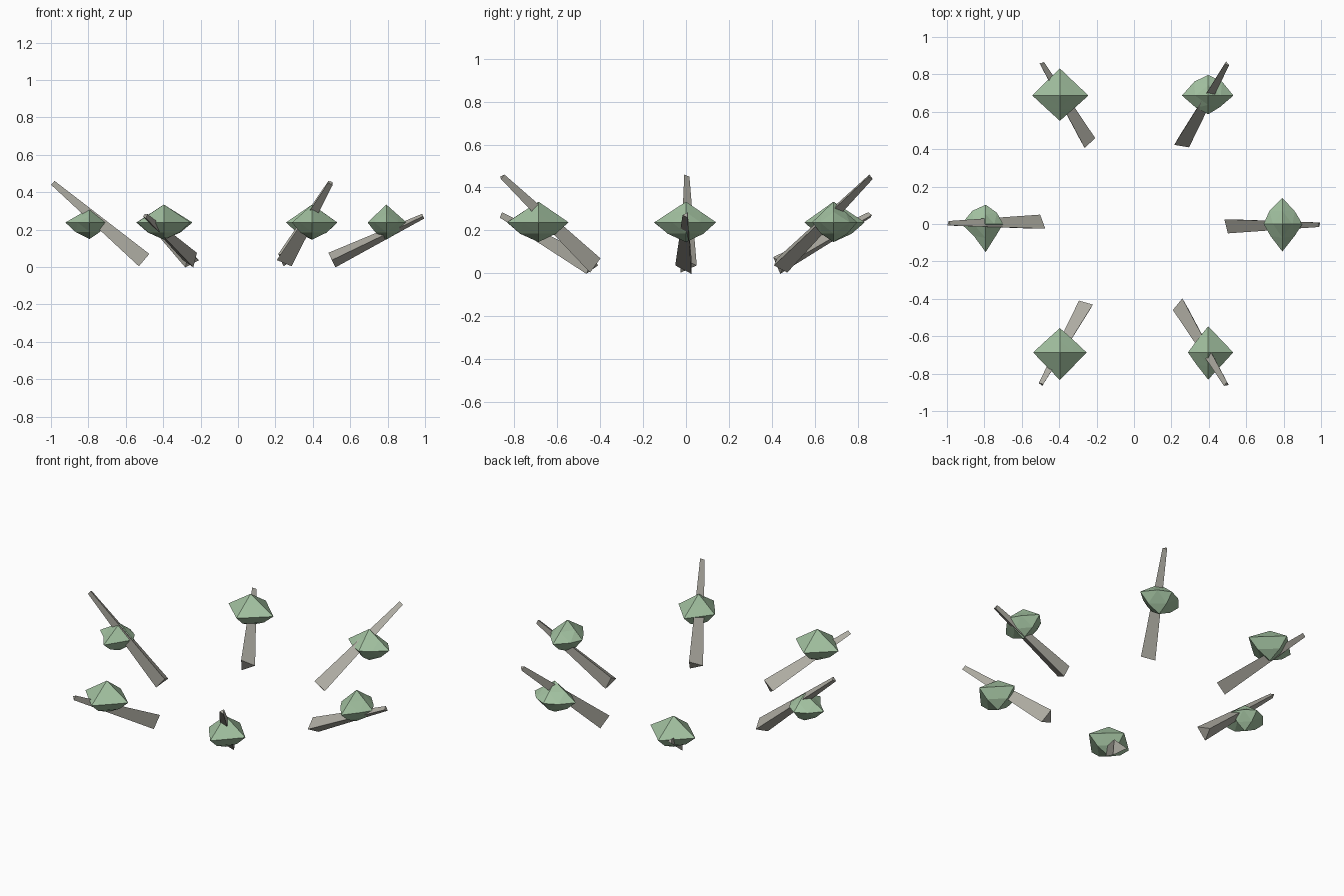
import bpy, bmesh
from math import radians, cos, sin, pi
from mathutils import Vector
from itertools import product

if "Cube" in bpy.data.objects:
    bpy.data.objects.remove(bpy.data.objects["Cube"])


def material(name, rgb):
    m = bpy.data.materials.new(name)
    m.diffuse_color = (*rgb, 1)
    m.use_nodes = True
    m.node_tree.nodes["Principled BSDF"].inputs["Base Color"].default_value = m.diffuse_color
    return m


BARK = material("bark", (0.42, 0.41, 0.36))
LEAF = material("leaf", (0.36, 0.53, 0.35))


def finish(bm, name, mat):
    bmesh.ops.recalc_face_normals(bm, faces=bm.faces)
    me = bpy.data.meshes.new(name)
    bm.to_mesh(me)
    bm.free()
    me.materials.append(mat)
    bpy.context.collection.objects.link(bpy.data.objects.new(name, me))


# Three-sided tapered stem leaning outward
def stem(name, angle, tip_z):
    out = Vector((cos(angle), sin(angle), 0))
    tan = Vector((-sin(angle), cos(angle), 0))
    up = Vector((0, 0, 1))
    base = out * 0.502 + up * 0.037
    tip = out * 0.99 + up * tip_z
    perp = (tip - base).normalized().cross(tan)
    bm = bmesh.new()
    rings = []
    for c, r in ((base, 0.05), (tip, 0.016)):
        rings.append([bm.verts.new(c + r * (cos(k * 2 * pi / 3) * -tan + sin(k * 2 * pi / 3) * perp))
                      for k in range(3)])
    for k in range(3):
        n = (k + 1) % 3
        bm.faces.new((rings[0][k], rings[0][n], rings[1][n], rings[1][k]))
    bm.faces.new(rings[0])
    bm.faces.new(rings[1])
    finish(bm, name, BARK)


# Spiky leaf clump: once-subdivided octahedron with uneven radii.
# radii run E, NE, N, NW, W, SW, S, SE; then top and bottom heights
def clump(name, angle, radii, top, bottom):
    centre = Vector((0.793 * cos(angle), 0.793 * sin(angle), 0.238))
    ring = [(1, 0), (1, 1), (0, 1), (-1, 1), (-1, 0), (-1, -1), (0, -1), (1, -1)]
    bm = bmesh.new()
    target = {}
    for d in product((-1, 0, 1), repeat=3):
        if sum(map(abs, d)) not in (1, 2):
            continue
        v = bm.verts.new(Vector(d).normalized())
        h = top if d[2] > 0 else bottom
        if d[:2] == (0, 0):
            target[v] = Vector((0, 0, d[2] * h))
        else:
            i = ring.index(d[:2])
            flat = Vector((*d[:2], 0)).normalized() * radii[i]
            k = 0.5 if d[2] > 0 else 0.58
            target[v] = flat * (k if d[2] else 1) + Vector((0, 0, d[2] * h * k))
    bmesh.ops.convex_hull(bm, input=bm.verts[:])
    for v, p in target.items():
        v.co = centre + p
    finish(bm, name, LEAF)


# Six stems in a ring, alternating low and high tips
CLUMPS = [
    (0.108, 0.095, 0.14, 0.098, 0.10, 0.090, 0.147, 0.092),
    (0.135, 0.105, 0.11, 0.105, 0.14, 0.092, 0.10, 0.088),
    (0.153, 0.105, 0.145, 0.104, 0.147, 0.100, 0.135, 0.102),
    (0.093, 0.085, 0.103, 0.100, 0.13, 0.090, 0.15, 0.082),
    (0.143, 0.098, 0.13, 0.097, 0.143, 0.103, 0.147, 0.103),
    (0.134, 0.097, 0.14, 0.088, 0.108, 0.090, 0.145, 0.099),
]
for i, radii in enumerate(CLUMPS):
    a = radians(60 * i)
    stem(f"stem_{i + 1}", a, 0.45 if i % 2 else 0.272)
    top, bottom = (0.075, 0.088) if i == 3 else (0.096, 0.092)
    clump(f"leaf_clump_{i + 1}", a, radii, top, bottom)
